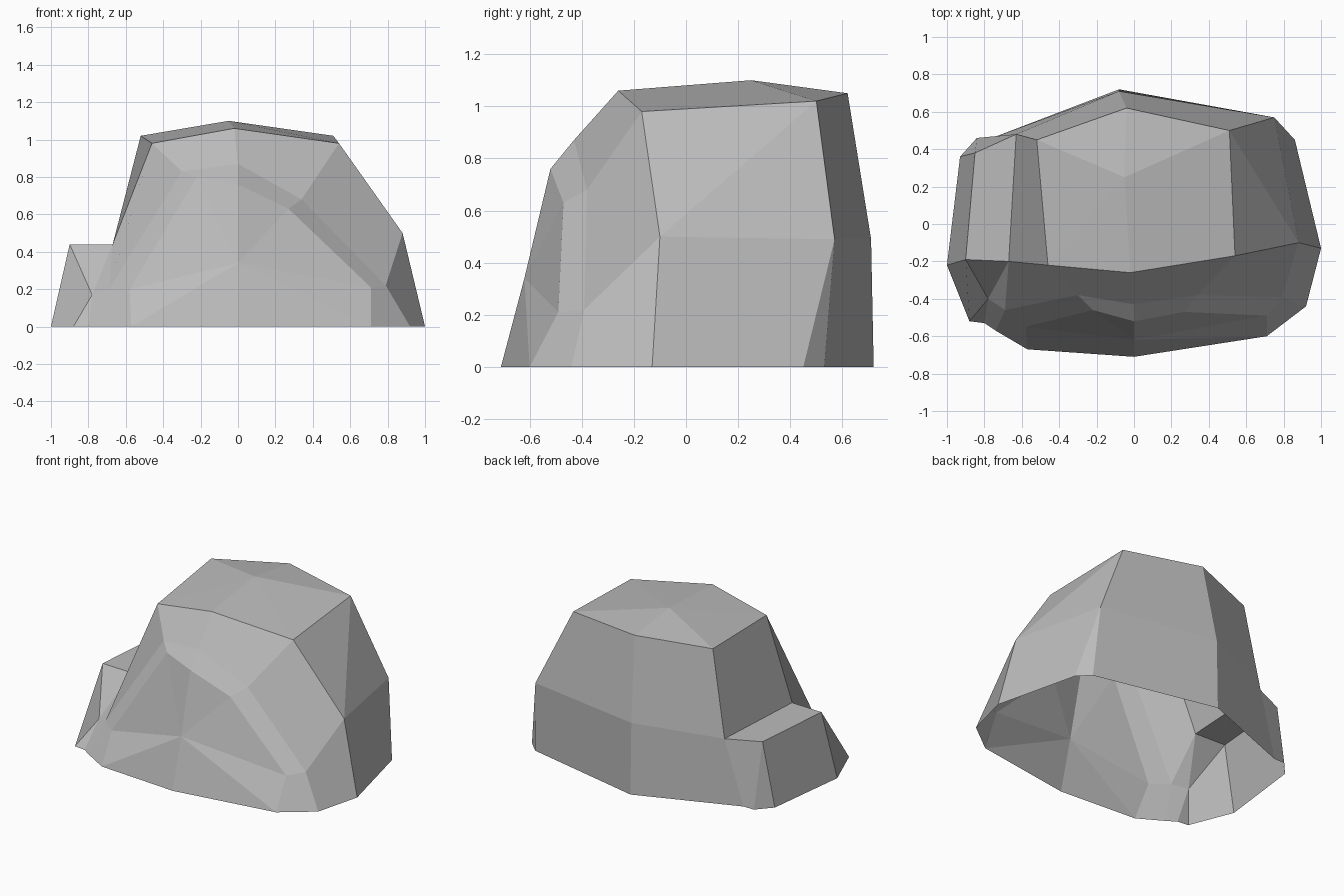
import bpy
import bmesh
from mathutils import Vector

default_cube = bpy.data.objects.get("Cube")
if default_cube:
    bpy.data.objects.remove(default_cube, do_unlink=True)

# One plain stone material
stone = bpy.data.materials.new("grey stone")
stone.use_nodes = True
stone.diffuse_color = (0.5, 0.5, 0.5, 1)
stone.node_tree.nodes["Principled BSDF"].inputs["Base Color"].default_value = stone.diffuse_color

bm = bmesh.new()


def points(*coords):
    """Make a row of vertices."""
    return [bm.verts.new(Vector(co)) for co in coords]


def ground(*coords):
    """Make a row of vertices standing on the ground."""
    return points(*[(x, y, 0) for x, y in coords])


def facet(*corners):
    """Add one face, dropping corners that repeat."""
    unique = list(dict.fromkeys(corners))
    if len(unique) > 2:
        bm.faces.new(unique)


def strip(upper, lower):
    """Bridge two rows that have equally many corners."""
    for i in range(len(upper) - 1):
        facet(upper[i], lower[i], lower[i + 1], upper[i + 1])


def fan(centre, ring):
    """Join a centre vertex to a closed ring."""
    for i, corner in enumerate(ring):
        facet(centre, ring[i - 1], corner)


# Cap: shallow peak over a six-sided rim
peak, = points((-.05, .25, 1.1))
rim = points((.54, -.17, .98), (.51, .5, 1.02), (-.04, .62, 1.05),
             (-.52, .45, 1.02), (-.46, -.22, .98), (-.02, -.26, 1.06))
right_rim, side_rim, back_rim, left_rim, brow_left, brow = rim
fan(peak, rim)

# Side and back walls, in two tiers
waist = points((.88, -.1, .5), (.75, .57, .49), (-.08, .71, .49), (-.63, .48, .44))
right_waist, side_waist, back_waist, left_waist = waist
foot = ground((1, -.13), (.86, .45), (.78, .53), (-.08, .72), (-.76, .46))
facet(right_rim, right_waist, side_rim)
facet(side_rim, right_waist, side_waist)
strip(rim[1:4], waist[1:])
strip([right_waist, side_waist, side_waist, back_waist, left_waist], foot)

# Low ledge on one flank
ledge_inner, = points((-.67, -.2, .44))
ledge_back, ledge_front = points((-.85, .38, .44), (-.9, -.19, .44))
ledge_foot = ground((-.84, .46), (-.93, .36), (-1, -.22), (-.88, -.52), (-.8, -.53))
notch, = points((-.78, -.4, .17))
facet(left_rim, left_waist, ledge_inner, brow_left)
facet(left_waist, ledge_back, ledge_front, ledge_inner)
strip([left_waist, ledge_back, ledge_back, ledge_front, notch, notch],
      [foot[-1]] + ledge_foot)
facet(ledge_inner, ledge_front, notch)

# Front: sloping brow, bevelled arch and bulging panel
arch = points((.79, -.39, .22), (.34, -.38, .68), (0, -.43, .87),
              (-.3, -.38, .83), (-.69, -.46, .2))
panel = points((.71, -.49, .21), (.27, -.47, .63), (0, -.52, .76),
               (-.22, -.46, .8), (-.58, -.55, .2))
toe = ground((.92, -.44), (.71, -.6), (0, -.71), (-.57, -.67), (-.74, -.57))
bulge, = points((0, -.62, .34))
strip([right_waist, right_rim, brow, brow_left, ledge_inner], arch)
strip(arch, panel)
fan(bulge, panel + [toe[3], toe[2], toe[1]])

# Corners where the front meets the ground
strip([right_waist, arch[0], panel[0]], [foot[0], toe[0], toe[1]])
facet(panel[-1], toe[3], toe[4], arch[-1])
facet(arch[-1], toe[4], ledge_foot[-1], notch)
facet(ledge_inner, arch[-1], notch)

bmesh.ops.recalc_face_normals(bm, faces=bm.faces)
mesh = bpy.data.meshes.new("boulder")
bm.to_mesh(mesh)
bm.free()
mesh.materials.append(stone)
boulder = bpy.data.objects.new("boulder", mesh)
bpy.context.collection.objects.link(boulder)
